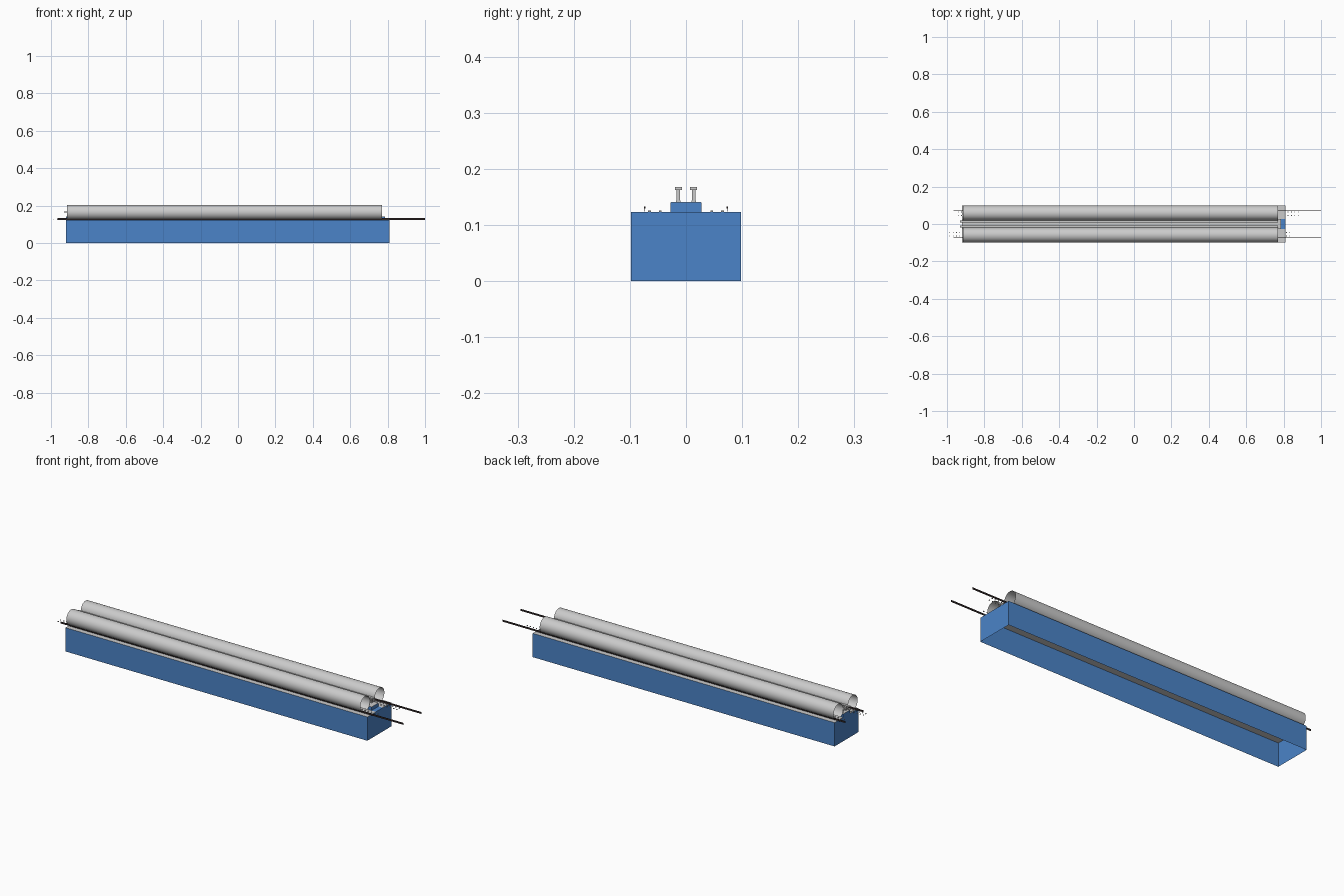
import bpy, bmesh, math

if "Cube" in bpy.data.objects:
    bpy.data.objects.remove(bpy.data.objects["Cube"])

def material(name, col):
    m = bpy.data.materials.new(name)
    m.diffuse_color = (*col, 1)
    m.use_nodes = True
    m.node_tree.nodes["Principled BSDF"].inputs["Base Color"].default_value = m.diffuse_color
    return m

BLUE = material("blue", (0.07, 0.23, 0.58))
DARK = material("dark_rail", (0.03, 0.02, 0.02))

def finish(bm, name, mat=None):
    me = bpy.data.meshes.new(name)
    bm.to_mesh(me)
    bm.free()
    ob = bpy.data.objects.new(name, me)
    bpy.context.collection.objects.link(ob)
    if mat:
        me.materials.append(mat)
    return ob

def add_box(bm, x0, x1, y0, y1, z0, z1, skip=()):
    """Box; skip lists directions of faces to leave open."""
    v = [bm.verts.new((x, y, z)) for x in (x0, x1) for y in (y0, y1) for z in (z0, z1)]
    faces = {"-x": (0, 1, 3, 2), "+x": (4, 6, 7, 5), "-y": (0, 4, 5, 1),
             "+y": (2, 3, 7, 6), "-z": (0, 2, 6, 4), "+z": (1, 5, 7, 3)}
    for k, f in faces.items():
        if k not in skip:
            bm.faces.new([v[i] for i in f])

def box(name, dims, mat=None, skip=()):
    bm = bmesh.new()
    add_box(bm, *dims, skip=skip)
    return finish(bm, name, mat)

# hollow station block, open underneath
box("base_walls", (-0.92, 0.81, -0.098, 0.098, 0, 0.123), BLUE, ("-z", "+z"))
box("centre_floor", (-0.92, 0.81, -0.028, 0.028, 0.122, 0.123), BLUE)

# raised island platform with a grey paved top
box("platform", (-0.92, 0.785, -0.028, 0.028, 0.123, 0.140), BLUE)
box("platform_paving", (-0.92, 0.785, -0.027, 0.027, 0.140, 0.1415))

for s, side, shift in ((1, "back", 0.0), (-1, "front", -0.045)):
    # grey track bed
    y0, y1 = sorted((s * 0.028, s * 0.098))
    box(f"{side}_track_bed", (-0.92, 0.81, y0, y1, 0.122, 0.123))

    # thin tunnel shell, open at both ends
    bm = bmesh.new()
    n, r, cy, cz = 32, 0.0393, s * 0.0587, 0.165
    rows = []
    for i in range(n + 1):
        a = math.radians(-65 + 310 * i / n)
        y, z = cy + r * math.cos(a), cz + r * math.sin(a)
        rows.append([bm.verts.new((x, y, z)) for x in (-0.915, 0.77)])
    for a, b in zip(rows, rows[1:]):
        bm.faces.new((a[0], a[1], b[1], b[0]))
    ob = finish(bm, f"{side}_tunnel")
    ob.data.shade_smooth()

    # conductor rail: slim web with a wider head
    bm = bmesh.new()
    y = s * 0.0735
    add_box(bm, -0.965, 1.0, y - 0.0008, y + 0.0008, 0.124, 0.130)
    add_box(bm, -0.965, 1.0, y - 0.0016, y + 0.0016, 0.130, 0.133)
    finish(bm, f"{side}_rail", DARK)

    # pairs of small track blocks
    bm = bmesh.new()
    for i in range(102):
        x = -0.94 + shift + 0.018 * i
        for yb in (0.046, 0.065):
            add_box(bm, x - 0.002, x + 0.002, s * yb - 0.0025, s * yb + 0.0025, 0.123, 0.1265)
    finish(bm, f"{side}_track_blocks")

    # column row with foot, shaft and continuous cap beam
    bm = bmesh.new()
    y = s * 0.0135
    add_box(bm, -0.93, 0.77, y - 0.006, y + 0.006, 0.163, 0.168)
    for i in range(24):
        x = -0.905 + i * 1.66 / 23
        add_box(bm, x - 0.004, x + 0.004, y - 0.003, y + 0.003, 0.1415, 0.163)
        add_box(bm, x - 0.005, x + 0.005, y - 0.004, y + 0.004, 0.1415, 0.144)
    finish(bm, f"{side}_columns")
